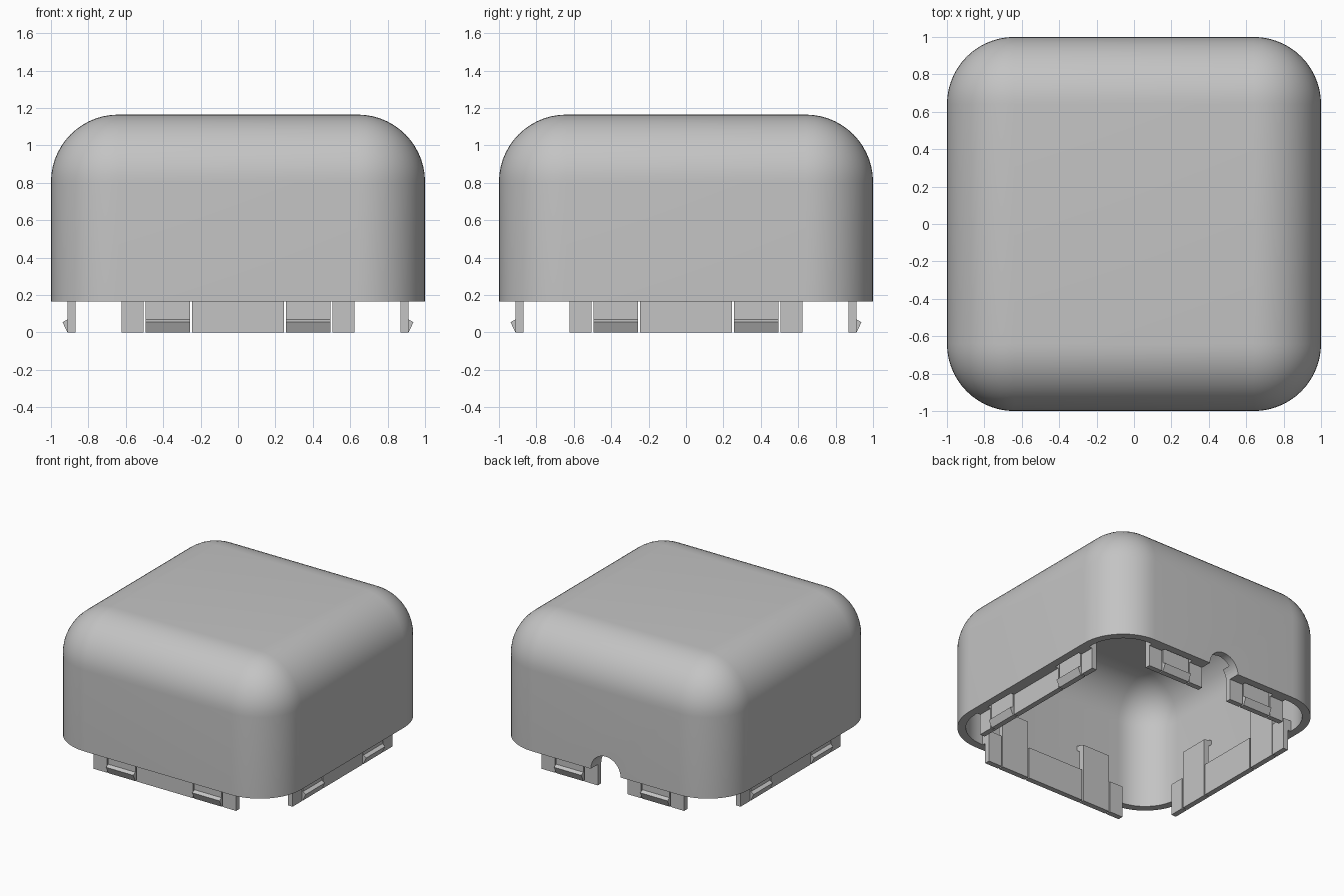
import bpy, bmesh, math
from mathutils import Matrix, Vector

if "Cube" in bpy.data.objects:
    bpy.data.objects.remove(bpy.data.objects["Cube"], do_unlink=True)

grey = bpy.data.materials.new("plain_grey")
grey.use_nodes = True
colour = (0.55, 0.55, 0.55, 1)
grey.diffuse_color = colour
grey.node_tree.nodes["Principled BSDF"].inputs["Base Color"].default_value = colour

RIM, TOP = 0.165, 1.165        # heights of the shell's lower rim and roof
WALL, ROUND = 0.06, 0.36       # shell thickness and outer rounding
INNER, OUTER = 0.87, 0.912     # skirt faces, measured from the centre
INSIDE = 1 - WALL + 0.005      # just into the shell wall


def finish(bm, name):
    bmesh.ops.recalc_face_normals(bm, faces=bm.faces)
    mesh = bpy.data.meshes.new(name)
    bm.to_mesh(mesh)
    bm.free()
    mesh.materials.append(grey)
    obj = bpy.data.objects.new(name, mesh)
    bpy.context.collection.objects.link(obj)
    return obj


def prism(name, points, direction):
    """Extrude a flat outline along a direction."""
    bm = bmesh.new()
    face = bm.faces.new([bm.verts.new(p) for p in points])
    grown = bmesh.ops.extrude_face_region(bm, geom=[face])
    bmesh.ops.translate(bm, vec=direction,
                        verts=[v for v in grown["geom"] if isinstance(v, bmesh.types.BMVert)])
    return finish(bm, name)


def side_part(name, section, start, end, angle):
    """Run a (distance, height) section along one side of the square."""
    obj = prism(name, [(start, -d, z) for d, z in section], (end - start, 0, 0))
    obj.data.transform(Matrix.Rotation(angle, 4, "Z"))
    return obj


# Rounded shell, open underneath
bm = bmesh.new()
bmesh.ops.create_cube(bm, size=1)
bmesh.ops.scale(bm, vec=(2, 2, TOP - RIM), verts=bm.verts)
bmesh.ops.translate(bm, vec=(0, 0, (TOP + RIM) / 2), verts=bm.verts)
rounded = [e for e in bm.edges if max(v.co.z for v in e.verts) > RIM + 0.1]
bmesh.ops.bevel(bm, geom=rounded, offset=ROUND, segments=14, profile=0.5, affect="EDGES")
floor = [f for f in bm.faces if all(v.co.z < RIM + 0.001 for v in f.verts)]
bmesh.ops.delete(bm, geom=floor, context="FACES")
shell = finish(bm, "shell")

# Arched cable notch in the back wall
radius = 0.13
arch = [(radius * math.cos(math.pi * i / 20), 0.8, RIM + radius * math.sin(math.pi * i / 20))
        for i in range(21)]
cutter = prism("notch_cutter", arch + [(-radius, 0.8, -0.1), (radius, 0.8, -0.1)], (0, 0.4, 0))
cutter.hide_render = True


def apply_modifiers(obj):
    bpy.context.view_layer.update()
    graph = bpy.context.evaluated_depsgraph_get()
    mesh = bpy.data.meshes.new_from_object(obj.evaluated_get(graph))
    obj.modifiers.clear()
    obj.data = mesh


def cut_notch(obj):
    mod = obj.modifiers.new("notch", "BOOLEAN")
    mod.operation, mod.solver, mod.object = "DIFFERENCE", "EXACT", cutter


thick = shell.modifiers.new("wall", "SOLIDIFY")
thick.thickness, thick.offset, thick.use_even_offset = WALL, -1, True
cut_notch(shell)
apply_modifiers(shell)

# Sections of the locating skirt, spring arm and hook
skirt = [(INNER, 0), (OUTER, 0), (OUTER, RIM), (INSIDE, RIM), (INSIDE, 0.25), (INNER, 0.25)]
arm = [(INNER, 0), (OUTER, 0), (0.938, 0.055), (OUTER, 0.07), (OUTER, 0.42),
       (INSIDE, 0.45), (INSIDE, 0.48), (INNER, 0.46)]

sides = {"front": 0, "left": math.pi / 2, "back": math.pi, "right": -math.pi / 2}
for side, angle in sides.items():
    centre = side_part(side + "_centre_skirt", skirt, -0.247, 0.247, angle)
    if side == "back":
        cut_notch(centre)
        apply_modifiers(centre)
    for label, s in (("a", -1), ("b", 1)):
        side_part(f"{side}_clip_{label}", arm, s * 0.257, s * 0.495, angle)
        side_part(f"{side}_end_skirt_{label}", skirt, s * 0.505, s * 0.622, angle)

bpy.data.objects.remove(cutter, do_unlink=True)

# Smooth rounding with crisp rim edges
bpy.ops.object.select_all(action="DESELECT")
shell.select_set(True)
bpy.context.view_layer.objects.active = shell
bpy.ops.object.shade_smooth_by_angle(angle=math.radians(30))
